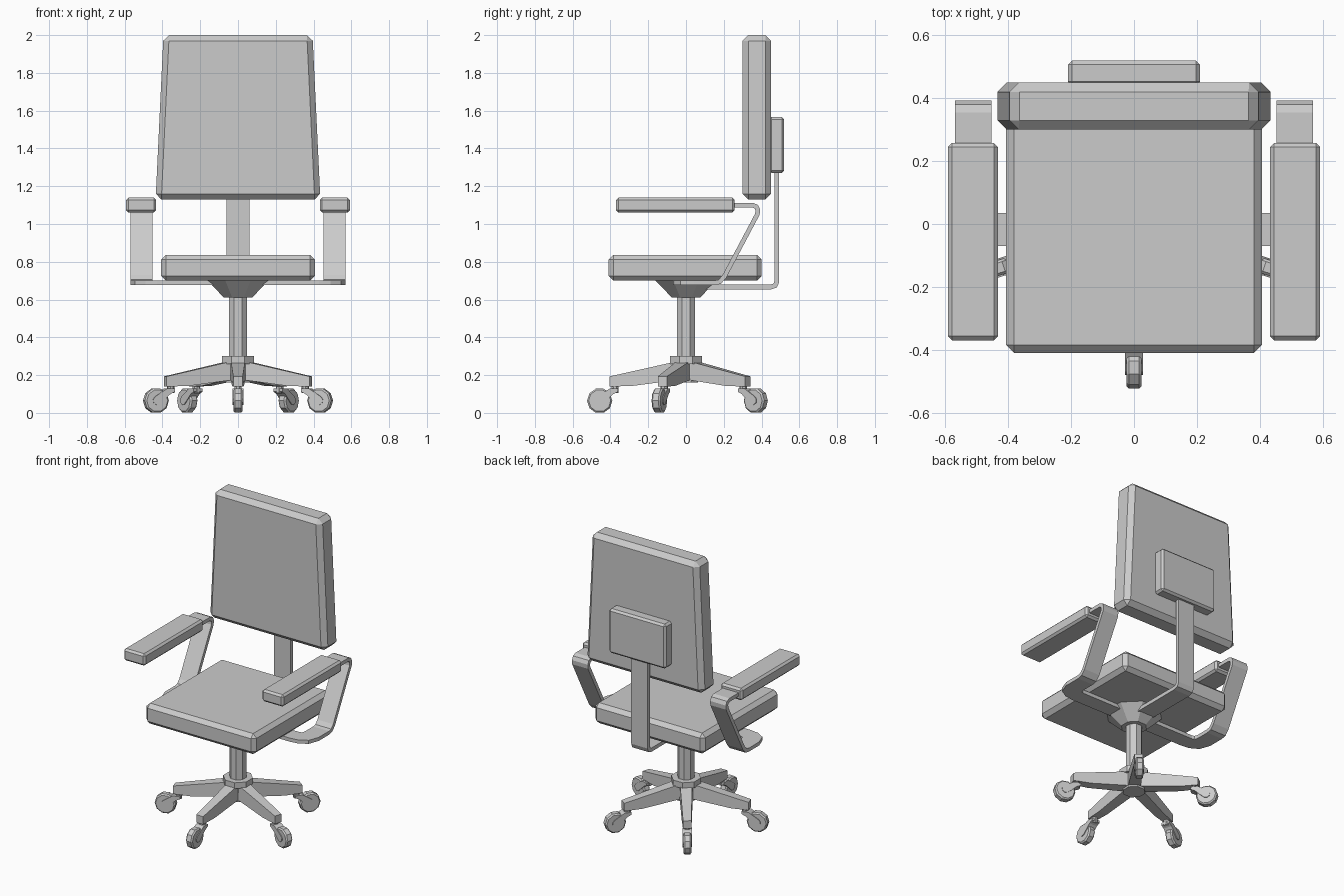
import bpy, bmesh, math
from mathutils import Matrix, Vector

if "Cube" in bpy.data.objects:
    bpy.data.objects.remove(bpy.data.objects["Cube"])

grey = bpy.data.materials.new("chair grey")
grey.diffuse_color = (0.6, 0.6, 0.6, 1)
grey.use_nodes = True
grey.node_tree.nodes["Principled BSDF"].inputs["Base Color"].default_value = grey.diffuse_color


def make(name, bm):
    bmesh.ops.recalc_face_normals(bm, faces=bm.faces)
    me = bpy.data.meshes.new(name)
    bm.to_mesh(me)
    bm.free()
    me.materials.append(grey)
    ob = bpy.data.objects.new(name, me)
    bpy.context.collection.objects.link(ob)
    return ob


def mirror(ob):
    ob.modifiers.new("mirror", 'MIRROR').use_axis = (True, False, False)


def box(name, lo, hi, bevel, top_scale=1.0):
    """Chamfered box, optionally narrower in x at the top."""
    bm = bmesh.new()
    bmesh.ops.create_cube(bm, size=1)
    for v in bm.verts:
        up = v.co.z > 0
        v.co = Vector([a + (b - a) * (c + 0.5) for a, b, c in zip(lo, hi, v.co)])
        if up:
            v.co.x *= top_scale
    bmesh.ops.bevel(bm, geom=bm.edges[:], offset=bevel, segments=1,
                    profile=0.5, affect='EDGES')
    return make(name, bm)


def cone(name, r1, r2, z1, z2, sides=8, x=0.0):
    bm = bmesh.new()
    m = Matrix.Translation((x, 0, (z1 + z2) / 2)) @ Matrix.Rotation(math.pi / sides, 4, 'Z')
    bmesh.ops.create_cone(bm, cap_ends=True, segments=sides, radius1=r1, radius2=r2,
                          depth=z2 - z1, matrix=m)
    return make(name, bm)


def ribbon(name, pairs, thickness):
    """Flat bar through pairs of edge points."""
    bm = bmesh.new()
    rows = [(bm.verts.new(a), bm.verts.new(b)) for a, b in pairs]
    for (a, b), (c, d) in zip(rows, rows[1:]):
        bm.faces.new((a, b, d, c))
    ob = make(name, bm)
    s = ob.modifiers.new("thickness", 'SOLIDIFY')
    s.thickness, s.offset, s.use_even_offset = thickness, 0, True
    return ob


def side_profile(name, pts, half):
    """Profile in x-z, extruded across y."""
    bm = bmesh.new()
    f = bm.faces.new([bm.verts.new((x, -half, z)) for x, z in pts])
    ext = bmesh.ops.extrude_face_region(bm, geom=[f])
    for v in ext['geom']:
        if isinstance(v, bmesh.types.BMVert):
            v.co.y = half
    return make(name, bm)


# Cushions
box("seat", (-0.407, -0.41, 0.70), (0.407, 0.40, 0.837), 0.025)
box("backrest", (-0.436, 0.30, 1.13), (0.436, 0.45, 2.0), 0.03, 0.905)
box("back_plate", (-0.21, 0.44, 1.27), (0.21, 0.52, 1.567), 0.013)

# Bent bar carrying the backrest
path = [(0.08, 0.667), (0.45, 0.667), (0.472, 0.674), (0.481, 0.695), (0.481, 1.30)]
ribbon("back_support", [((-0.06, y, z), (0.06, y, z)) for y, z in path], 0.025)

# Armrests and their bent bars
pad = box("armrest_pad", (0.433, -0.37, 1.06), (0.592, 0.258, 1.14), 0.013)
mirror(pad)
z = 0.688
pairs = [((0.08, 0.035, z), (0.08, -0.07, z)),
         ((0.43, 0.035, z), (0.43, -0.07, z)),
         ((0.446, 0.04, z), (0.49, -0.062, z)),
         ((0.451, 0.052, z), (0.545, -0.03, z)),
         ((0.453, 0.07, z), (0.57, 0.04, z))]
rise = [(0.15, z), (0.178, 0.694), (0.203, 0.722), (0.378, 1.052),
        (0.380, 1.075), (0.372, 1.092), (0.352, 1.10), (0.20, 1.10)]
pairs += [((0.453, y, h), (0.57, y, h)) for y, h in rise]
mirror(ribbon("armrest_bar", pairs, 0.024))

# Tilt block, column and hub
cone("tilt_block", 0.08, 0.175, 0.61, 0.70)
cone("column", 0.052, 0.052, 0.27, 0.63)
cone("hub_collar", 0.092, 0.092, 0.26, 0.30)
cone("hub", 0.07, 0.07, 0.16, 0.27)

# Five legs with castors
for i in range(5):
    turn = Matrix.Rotation(math.radians(-90 + 72 * i), 4, 'Z')
    parts = []
    # tapered leg
    leg = side_profile("leg", [(0.04, 0.175), (0.29, 0.142), (0.405, 0.14),
                               (0.405, 0.193), (0.07, 0.268), (0.04, 0.268)], 1)
    for v in leg.data.vertices:
        half = 0.039 - 0.014 * v.co.x / 0.405
        if v.co.z < 0.18 and v.co.x < 0.4:
            half += 0.002
        v.co.y *= half
    parts.append(leg)
    # pin
    parts.append(cone("castor_pin", 0.02, 0.02, 0.105, 0.15, 8, 0.375))
    # fork with rounded end at the axle
    arc = [(0.457 + 0.024 * math.cos(a), 0.066 + 0.024 * math.sin(a))
           for a in (math.radians(d) for d in (-120, -75, -30, 15, 60))]
    parts.append(side_profile("castor_fork", arc + [(0.405, 0.128), (0.36, 0.128),
                                                    (0.36, 0.112), (0.385, 0.10)], 0.029))
    # wheel
    bm = bmesh.new()
    bmesh.ops.create_cone(bm, cap_ends=True, segments=10, radius1=0.067, radius2=0.067,
                          depth=0.048, matrix=Matrix.Translation((0.457, 0, 0.0645))
                          @ Matrix.Rotation(math.pi / 2, 4, 'X')
                          @ Matrix.Rotation(math.pi / 10, 4, 'Z'))
    bm.normal_update()
    rims = [e for e in bm.edges if any(abs(f.normal.y) > 0.9 for f in e.link_faces)]
    bmesh.ops.bevel(bm, geom=rims, offset=0.008, segments=1, profile=0.5, affect='EDGES')
    parts.append(make("castor_wheel", bm))
    for ob in parts:
        ob.data.transform(turn)
